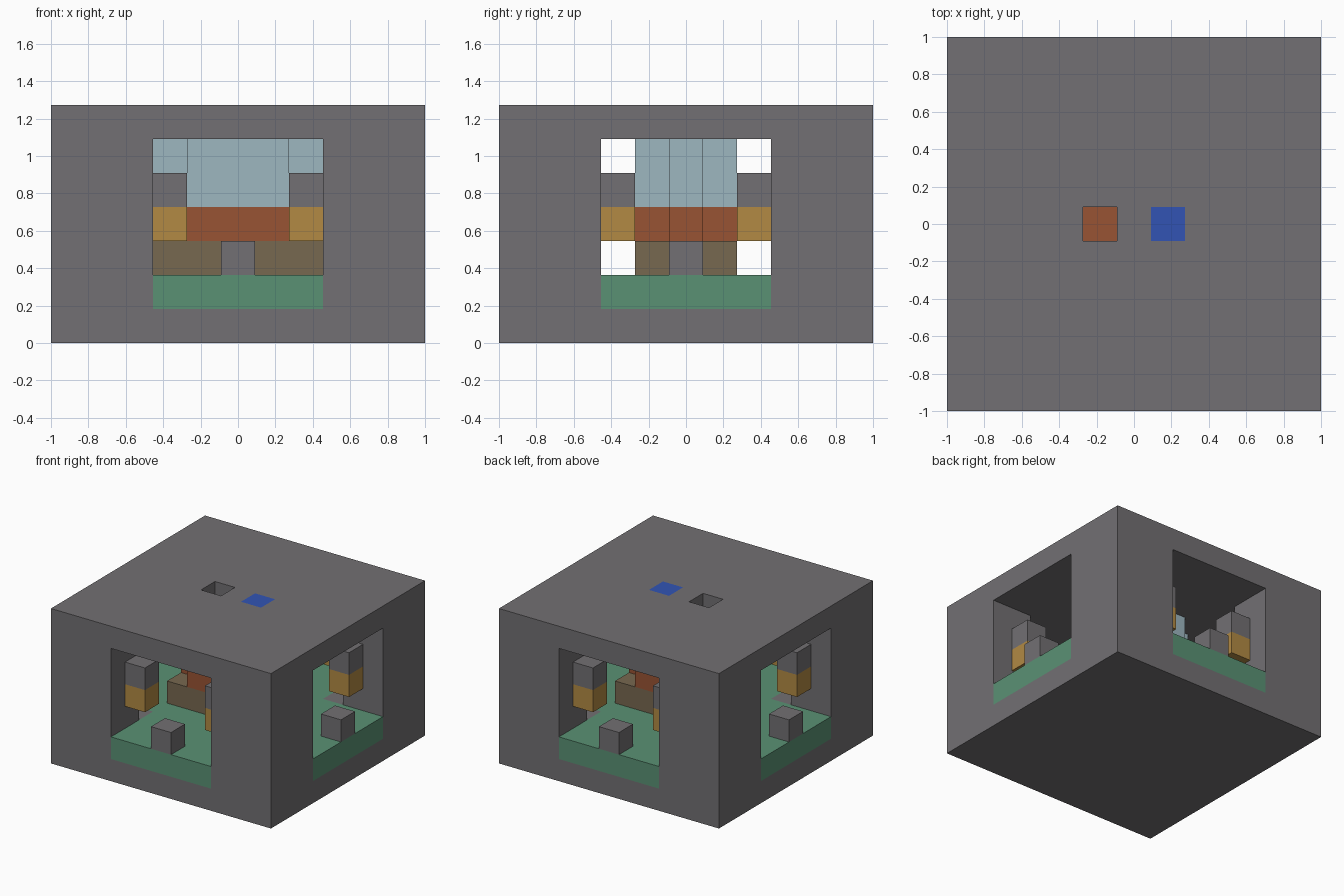
import bpy, bmesh
from mathutils import Vector

cube = bpy.data.objects.get("Cube")
if cube:
    bpy.data.objects.remove(cube, do_unlink=True)

N, H = 11, 7            # blocks per side, blocks in height
S = 2 / N               # block size


def material(name, rgb):
    lin = [((c / 255 + 0.055) / 1.055) ** 2.4 for c in rgb] + [1]
    m = bpy.data.materials.new(name)
    m.use_nodes = True
    m.diffuse_color = lin
    m.node_tree.nodes["Principled BSDF"].inputs["Base Color"].default_value = lin
    return m


stone = material("grey stone", (114, 112, 115))
grass = material("green floor", (90, 145, 116))
tan = material("tan wood", (178, 138, 68))
brown = material("dull brown", (119, 104, 80))
rust = material("rust red", (153, 84, 52))
glass = material("pale blue glass", (158, 183, 192))
water = material("deep blue", (50, 84, 180))

cells, part_material = {}, {}


def fill(part, mat, xs, ys, zs):
    """Claim a block of cells for a part; part None carves them away."""
    part_material[part] = mat
    for x in range(*xs):
        for y in range(*ys):
            for z in range(*zs):
                if part:
                    cells[x, y, z] = part
                else:
                    cells.pop((x, y, z), None)


def crossed(part, mat, xs, ys, zs):
    """Fill a range and its copy turned a quarter round the centre."""
    fill(part, mat, xs, ys, zs)
    fill(part, mat, ys, xs, zs)


# Shell: solid block, hollow room and two crossing passages
fill("stone_shell", stone, (0, N), (0, N), (0, H))
fill(None, None, (2, 9), (2, 9), (2, 6))
crossed(None, None, (3, 8), (0, N), (2, 6))
crossed("green_floor", grass, (3, 8), (0, N), (1, 2))

# Doorways: a step in the middle and a hanging post on each side
for edge, inner in ((0, 1), (N - 1, N - 2)):
    crossed("door_steps", stone, (5, 6), (edge, edge + 1), (2, 3))
    for side in (3, 7):
        crossed("post_lower", tan, (side, side + 1), (inner, inner + 1), (3, 4))
        crossed("post_upper", stone, (side, side + 1), (inner, inner + 1), (4, 5))

# Central tank: base slab, tray and hollow glass walls up to the ceiling
fill("tank_base", brown, (3, 8), (4, 7), (2, 3))
for part, mat, zs in (("tank_tray", rust, (3, 4)), ("tank_glass", glass, (4, 6))):
    fill(part, mat, (4, 7), (4, 7), zs)
    fill(part, mat, (3, 8), (5, 6), zs)
fill(None, None, (4, 7), (5, 6), (4, 6))

# Roof: open shaft and water block
fill(None, None, (4, 5), (5, 6), (6, 7))
fill("roof_water", water, (6, 7), (5, 6), (6, 7))


def build(part, mat):
    """Mesh the outer skin of a part's cells."""
    bm = bmesh.new()
    for cell in [c for c, p in cells.items() if p == part]:
        for axis in range(3):
            for sign in (-1, 1):
                near = list(cell)
                near[axis] += sign
                if cells.get(tuple(near)) == part:
                    continue
                n, u, v = (Vector([float(i == (axis + k) % 3) for i in range(3)]) for k in range(3))
                mid = Vector(cell) + Vector((0.5, 0.5, 0.5)) + n * sign / 2
                ring = [mid + (u * a + v * b) / 2 for a, b in ((-1, -1), (1, -1), (1, 1), (-1, 1))]
                bm.faces.new([bm.verts.new((p - Vector((N / 2, N / 2, 0))) * S) for p in ring[::sign]])
    bmesh.ops.remove_doubles(bm, verts=bm.verts, dist=S / 100)
    bmesh.ops.dissolve_limit(bm, angle_limit=0.01, verts=bm.verts, edges=bm.edges)
    mesh = bpy.data.meshes.new(part)
    bm.to_mesh(mesh)
    bm.free()
    mesh.materials.append(mat)
    bpy.context.collection.objects.link(bpy.data.objects.new(part, mesh))


for part, mat in part_material.items():
    if part:
        build(part, mat)
